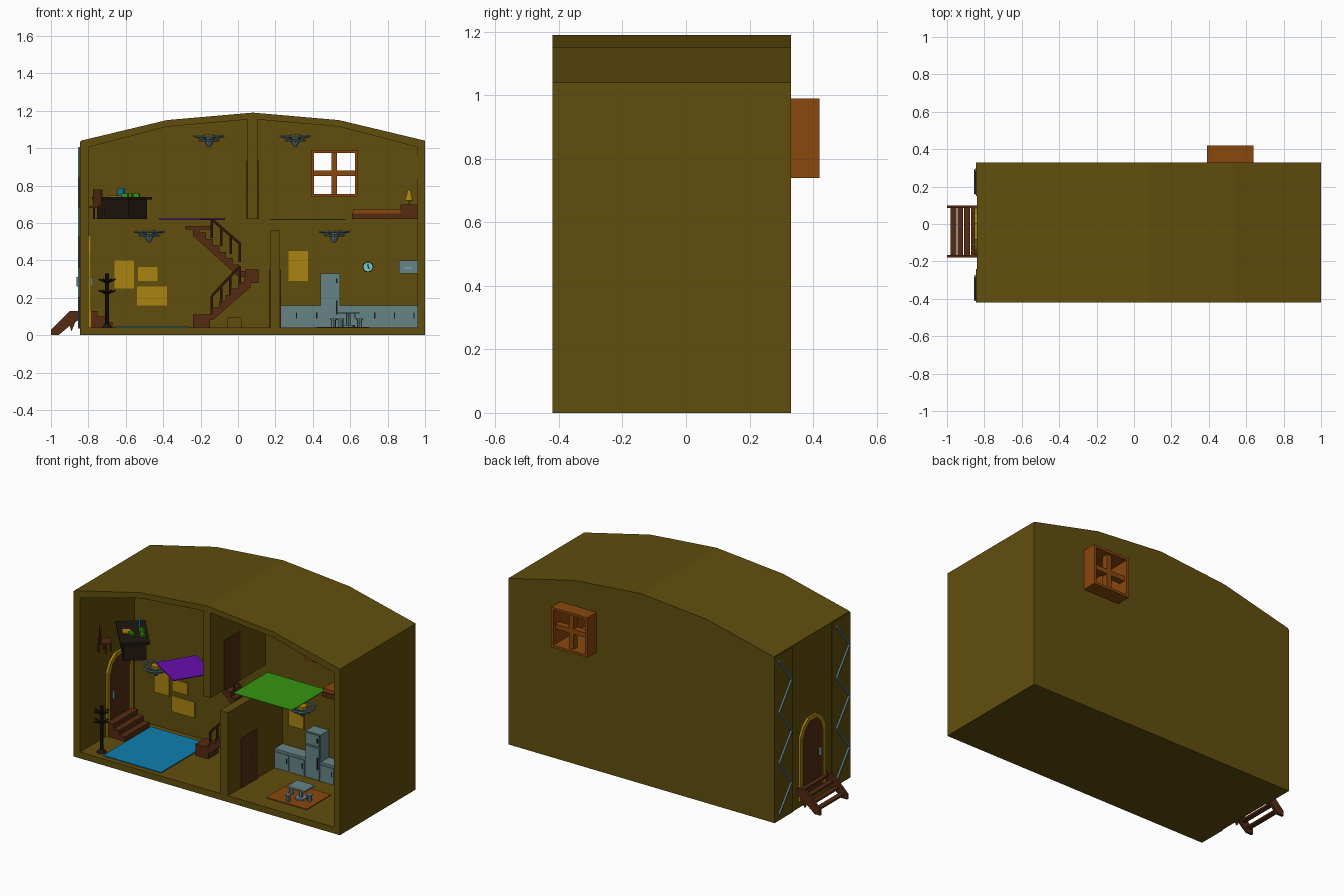
import bpy, bmesh, math
from mathutils import Vector, Matrix

cube = bpy.data.objects.get("Cube")
if cube:
    bpy.data.objects.remove(cube, do_unlink=True)


def material(name, *rgb):
    m = bpy.data.materials.new(name)
    m.use_nodes = True
    m.diffuse_color = (*rgb, 1)
    m.node_tree.nodes["Principled BSDF"].inputs["Base Color"].default_value = (*rgb, 1)
    return m


olive = material("olive wall", .12, .077, .004)
wood = material("dark wood", .09, .024, .006)
orange = material("orange wood", .25, .065, .004)
yellow = material("gold", .4, .23, .005)
steel = material("blue grey", .135, .23, .245)
black = material("black brown", .014, .009, .005)
blue = material("blue", .005, .21, .42)
purple = material("purple", .14, .004, .42)
green = material("green", .035, .3, .005)
cyan = material("pale cyan", .2, .58, .55)


def finish(name, bm, mat):
    bmesh.ops.recalc_face_normals(bm, faces=bm.faces)
    me = bpy.data.meshes.new(name)
    bm.to_mesh(me)
    bm.free()
    me.materials.append(mat)
    ob = bpy.data.objects.new(name, me)
    bpy.context.collection.objects.link(ob)
    return ob


def box(name, mat, x, y, z, turn=0):
    """Box from three (low, high) ranges, optionally turned about its upright axis."""
    r = (x, y, z)
    mid = Vector([sum(p) / 2 for p in r])
    size = Matrix.Diagonal([b - a for a, b in r] + [1])
    bm = bmesh.new()
    bmesh.ops.create_cube(bm, size=1, matrix=Matrix.Translation(mid)
                          @ Matrix.Rotation(math.radians(turn), 4, 'Z') @ size)
    return finish(name, bm, mat)


def prism(name, mat, pts, axis, a, b):
    """Flat outline swept along x or y from a to b."""
    bm = bmesh.new()
    place = (lambda p: (a, *p)) if axis == 'x' else (lambda p: (p[0], a, p[1]))
    face = bm.faces.new([bm.verts.new(place(p)) for p in pts])
    new = bmesh.ops.extrude_face_region(bm, geom=[face])["geom"]
    step = Vector((b - a, 0, 0) if axis == 'x' else (0, b - a, 0))
    bmesh.ops.translate(bm, vec=step, verts=[v for v in new if isinstance(v, bmesh.types.BMVert)])
    return finish(name, bm, mat)


def rod(name, mat, p, q, r, r2=None, sides=8):
    """Cylinder or cone between two points."""
    p, q = Vector(p), Vector(q)
    bm = bmesh.new()
    bmesh.ops.create_cone(bm, cap_ends=True, segments=sides, radius1=r,
                          radius2=r if r2 is None else r2, depth=(q - p).length,
                          matrix=Matrix.Translation((p + q) / 2)
                          @ (q - p).to_track_quat('Z', 'Y').to_matrix().to_4x4())
    return finish(name, bm, mat)


# House shell: solid outline with the room and the window opening cut out
roof = [(1, 1.04), (.54, 1.15), (.08, 1.19), (-.38, 1.15), (-.84, 1.04)]
ceiling = [(.96, 1.005), (.54, 1.115), (.08, 1.155), (-.38, 1.115), (-.8, 1.005)]
house = prism("house_shell", olive, [(-.84, 0), (1, 0)] + roof, 'y', -.42, .33)
BACK = .12
cutters = [prism("room_cutter", olive, [(-.8, .04), (.96, .04)] + ceiling, 'y', -.6, BACK),
           box("window_cutter", olive, (.395, .635), (0, .5), (.745, .985))]
for c in cutters:
    mod = house.modifiers.new(c.name, 'BOOLEAN')
    mod.operation, mod.solver, mod.object = 'DIFFERENCE', 'EXACT', c
    c.hide_render = True
    c.hide_set(True)

# Inner walls, each with a door near the front
for level, x, z0, z1 in (("lower", .17, .04, .56), ("upper", .05, .62, 1.155)):
    box(level + "_partition", olive, (x, x + .055), (-.42, BACK), (z0, z1))
    box(level + "_inner_door", wood, (x - .004, x + .059), (-.29, -.13), (z0, z0 + .31))
    for s in (-.007, .062):
        box(level + "_door_knob", yellow, (x + s - .003, x + s + .003), (-.16, -.15), (z0 + .14, z0 + .15))

# Window frame
for x in (.39, .625):
    box("window_side", orange, (x, x + .015), (.1, .42), (.74, .99))
for z in (.74, .975):
    box("window_rail", orange, (.39, .64), (.1, .42), (z, z + .015))
box("window_upright_bar", orange, (.5, .53), (.36, .4), (.74, .99))
box("window_cross_bar", orange, (.39, .64), (.36, .4), (.85, .88))

# Outer end wall: raised strips with zigzag bars
for y in (.15, -.42):
    box("end_strip", olive, (-.845, -.838), (y, y + .18), (0, 1.035))
    zig = [(-.847, y + (.14 if i % 2 == 0 else .015), 1 - .16 * i) for i in range(7)]
    for p, q in zip(zig, zig[1:]):
        rod("zigzag_bar", steel, p, q, .009, sides=6)


# Arched entrance
def arch(half, top):
    return [(-.04 + s * half * w, h) for s, w, h in
            ((-1, 1, .04), (-1, 1, top - .1), (-1, .75, top - .04), (-1, .35, top - .005),
             (1, .35, top - .005), (1, .75, top - .04), (1, 1, top - .1), (1, 1, .04))]


prism("entrance_frame", yellow, arch(.125, .54) + arch(.1, .515)[::-1], 'x', -.853, -.785)
prism("entrance_door", wood, arch(.1, .515), 'x', -.846, -.792)
for x in (-.856, -.782):
    box("entrance_handle", steel, (x - .008, x + .008), (-.115, -.105), (.26, .31))

# Outside steps with slanted sides, and solid steps inside
for y in (-.18, .085):
    prism("outside_step_side", wood, [(-1, 0), (-.96, 0), (-.9, .05), (-.89, .02), (-.87, .07),
                                      (-.84, .09), (-.84, .13), (-.9, .13), (-1, .03)], 'y', y, y + .015)
for i in range(4):
    x = -.98 + .036 * i
    box("outside_tread", wood, (x, x + .03), (-.17, .09), (.02 + .03 * i, .032 + .03 * i))
for i in range(3):
    box("inside_step", wood, (-.8, -.67 - .04 * i), (-.16, .08), (.04 + .03 * i, .07 + .03 * i))


# Staircase: two flights around a landing
def flight(name, x, z, dx, dz, n, y0, y1, drop):
    pts = [(x, z)]
    for i in range(n):
        pts += [(x + i * dx, z + (i + 1) * dz), (x + (i + 1) * dx, z + (i + 1) * dz)]
    pts += [(x + n * dx, z + n * dz - drop), (x + dx, z)]
    prism(name, wood, pts, 'y', y0, y1)


def railing(p, q, y):
    rod("handrail", wood, (p[0], y, p[1]), (q[0], y, q[1]), .007)
    for k in (0, .33, .66, 1):
        x, z = (a + (b - a) * k for a, b in zip(p, q))
        rod("rail_post", wood, (x, y, z - .1), (x, y, z), .007)


box("bottom_step", wood, (-.24, -.15), (-.08, .02), (.04, .11))
flight("lower_flight", -.17, .08, .034, .034, 7, -.08, .02, .06)
box("landing", wood, (.04, .11), (-.08, BACK), (.28, .35))
flight("upper_flight", .04, .31, -.035, .034, 8, .02, BACK, .05)
box("top_tread", wood, (-.28, -.14), (.02, BACK), (.565, .585))
railing((-.14, .21), (.01, .37), -.075)
railing((.01, .49), (-.14, .62), .02)
box("stair_crate", olive, (-.06, .02), (-.04, .03), (.04, .095))

# Rugs
box("blue_rug", blue, (-.66, -.26), (-.39, .08), (.04, .046))
box("purple_rug", purple, (-.375, -.115), (-.3, -.05), (.617, .623), -32)
box("green_rug", green, (.17, .575), (-.29, .05), (.616, .62))
box("dining_rug", orange, (.42, .7), (-.32, -.08), (.04, .045))

# Wall pictures
for x, w, z, h in ((-.66, .105, .25, .15), (-.535, .105, .29, .075), (-.54, .16, .16, .1), (.27, .105, .29, .16)):
    box("wall_picture", yellow, (x, x + w), (BACK - .008, BACK), (z, z + h))
box("side_picture", yellow, (.952, .96), (-.2, -.05), (.83, .97))

# Kitchen
for a, b, n in ((.225, .44, 2), (.54, .96, 4)):
    box("counter", steel, (a, b), (.04, BACK), (.04, .16))
    w = (b - a) / n
    for i in range(n):
        x = a + i * w
        box("counter_door", steel, (x + .006, x + w - .006), (.034, .04), (.048, .145))
        box("counter_handle", black, (x + w - .022, x + w - .016), (.03, .036), (.09, .12))
box("fridge", steel, (.44, .545), (.04, BACK), (.04, .33))
for z, h in ((.045, .2), (.255, .07)):
    box("fridge_door", steel, (.445, .54), (.032, .04), (z, z + h))
    box("fridge_handle", black, (.525, .531), (.026, .033), (z + h / 3, z + h * .7))
box("wall_cabinet", steel, (.86, .96), (.05, BACK), (.33, .4))
box("cabinet_handle", cyan, (.89, .93), (.044, .05), (.357, .363))
rod("clock_rim", black, (.695, BACK, .365), (.695, .11, .365), .029, sides=20)
rod("clock_face", cyan, (.695, .11, .365), (.695, .107, .365), .024, sides=20)
for x, z in ((.695, .384), (.704, .355)):
    rod("clock_hand", black, (.695, .106, .365), (x, .106, z), .002)

# Dining table and stools
box("dining_table_top", steel, (.53, .65), (-.27, -.17), (.115, .125))
rod("dining_table_leg", steel, (.59, -.22, .045), (.59, -.22, .115), .012)
rod("dining_table_foot", steel, (.59, -.22, .045), (.59, -.22, .055), .035)
for x, y in ((.55, -.29), (.65, -.22), (.51, -.2)):
    rod("stool", steel, (x, y, .045), (x, y, .08), .013)
    rod("stool_seat", steel, (x, y, .08), (x, y, .088), .018)

# Chandeliers: rings joined by arms over a tapering centre
for x, y, z in ((-.475, -.13, .56), (.515, -.1, .56), (-.155, -.13, 1.07), (.305, -.13, 1.07)):
    rod("chandelier_centre", steel, (x, y, z - .065), (x, y, z - .015), .008, .035)
    rod("chandelier_lamp", yellow, (x, y, z - .015), (x, y, z + .002), .03)
    for r, h in ((.075, -.008), (.05, -.028)):
        bpy.ops.mesh.primitive_torus_add(location=(x, y, z + h), major_radius=r, minor_radius=.006,
                                         major_segments=16, minor_segments=6)
        bpy.context.object.name = "chandelier_ring"
        bpy.context.object.data.materials.append(steel)
    for i in range(6):
        a = math.tau * i / 6
        rod("chandelier_arm", steel, (x, y, z - .03), (x + .083 * math.cos(a), y + .083 * math.sin(a), z - .004), .005)

# Coat rack
rod("rack_base", black, (-.7, -.35, .04), (-.7, -.35, .06), .03, .012)
rod("rack_pole", black, (-.7, -.35, .05), (-.7, -.35, .33), .01)
for i in range(6):
    a = math.tau * i / 6
    for z in (.24, .3):
        rod("rack_hook", black, (-.7, -.35, z - .02), (-.7 + .045 * math.cos(a), -.35 + .045 * math.sin(a), z), .005)

# Desk with chair and small items
box("desk_top", black, (-.77, -.47), (-.24, -.07), (.725, .74), -50)
box("desk_body", black, (-.75, -.49), (-.22, -.09), (.62, .725), -50)
box("desk_monitor", blue, (-.65, -.6), (-.09, -.08), (.74, .785), -50)
box("desk_papers", yellow, (-.68, -.62), (-.2, -.15), (.74, .746), -50)
for x, y in ((-.6, -.13), (-.56, -.18), (-.62, -.2)):
    box("desk_toy", green, (x, x + .035), (y, y + .02), (.74, .757), -20)
box("chair_seat", wood, (-.78, -.71), (-.29, -.22), (.68, .69), -50)
box("chair_back", wood, (-.785, -.715), (-.295, -.285), (.69, .78), -50)
for x in (-.77, -.72):
    for y in (-.28, -.23):
        rod("chair_leg", wood, (x, y, .62), (x, y, .68), .005)

# Bed, nightstand and lamp
box("bed_base", wood, (.61, .87), (-.04, BACK), (.62, .65))
box("bed_mattress", orange, (.615, .87), (-.035, BACK), (.65, .672))
box("nightstand", wood, (.87, .96), (-.04, BACK), (.62, .7))
rod("lamp_stem", yellow, (.915, .03, .7), (.915, .03, .74), .006)
rod("lamp_shade", yellow, (.915, .03, .72), (.915, .03, .78), .024, .006, 10)
